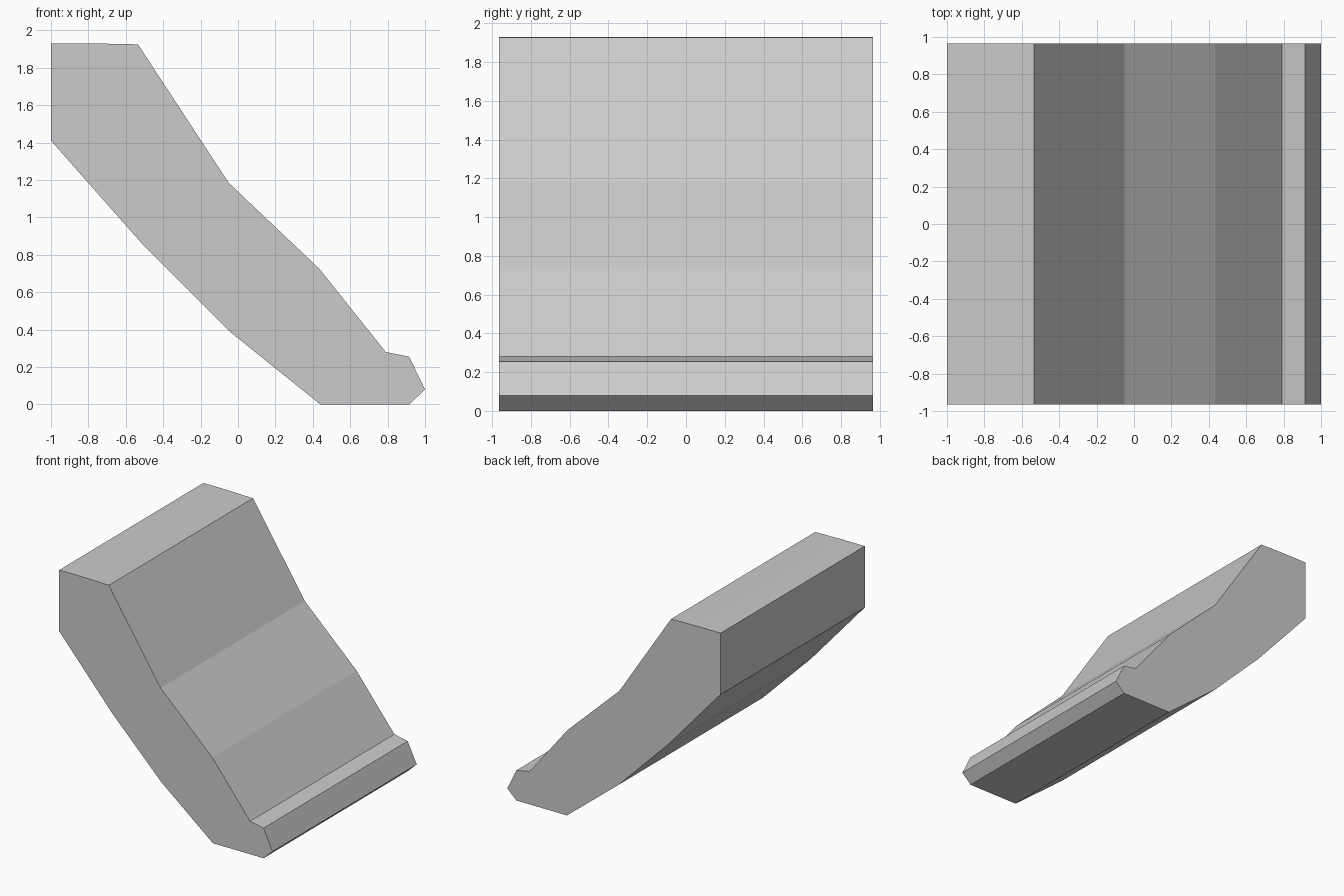
import bpy, bmesh

if "Cube" in bpy.data.objects:
    bpy.data.objects.remove(bpy.data.objects["Cube"])

HALF_WIDTH = 0.965

# Side outline of the sloping slab (x, z), clockwise from the top back corner
PROFILE = [
    (-1.0, 1.93), (-0.78, 1.93), (-0.535, 1.925), (-0.05, 1.185),
    (0.435, 0.725), (0.79, 0.28), (0.915, 0.255), (1.0, 0.08),
    (0.915, 0.0), (0.44, 0.0), (-0.045, 0.39), (-0.505, 0.85), (-1.0, 1.41),
]


def extrude_profile(name, profile, half_width):
    bm = bmesh.new()
    face = bm.faces.new([bm.verts.new((x, -half_width, z)) for x, z in profile])
    result = bmesh.ops.extrude_face_region(bm, geom=[face], use_keep_orig=True)
    moved = [v for v in result["geom"] if isinstance(v, bmesh.types.BMVert)]
    bmesh.ops.translate(bm, verts=moved, vec=(0, 2 * half_width, 0))
    bmesh.ops.recalc_face_normals(bm, faces=bm.faces[:])
    mesh = bpy.data.meshes.new(name)
    bm.to_mesh(mesh)
    bm.free()
    obj = bpy.data.objects.new(name, mesh)
    bpy.context.collection.objects.link(obj)
    return obj


# Flat-shaded ramp with a small lip at its foot
extrude_profile("sloped_ramp", PROFILE, HALF_WIDTH)
